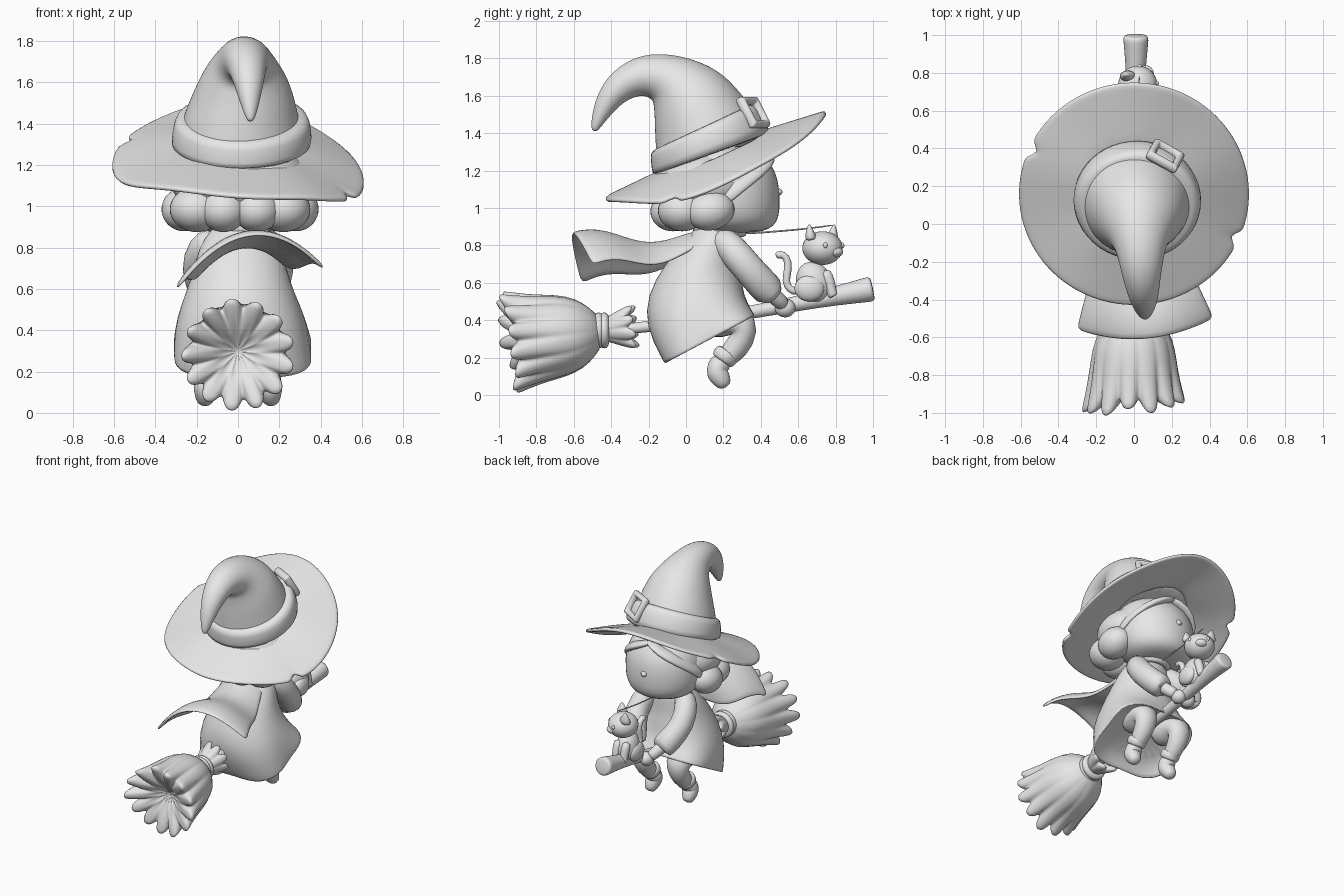
import bpy
import bmesh
import random
from math import sin, cos, pi, radians
from mathutils import Vector

random.seed(4)
default_cube = bpy.data.objects.get("Cube")
if default_cube:
    bpy.data.objects.remove(default_cube, do_unlink=True)

grey = bpy.data.materials.new("plain_grey")
grey.use_nodes = True
grey.diffuse_color = (0.8, 0.8, 0.8, 1)
grey.node_tree.nodes["Principled BSDF"].inputs["Base Color"].default_value = (0.8, 0.8, 0.8, 1)


def finish(obj, name, subdivide=0, thickness=0):
    obj.name = name
    obj.data.materials.clear()
    obj.data.materials.append(grey)
    obj.data.shade_smooth()
    if thickness:
        solid = obj.modifiers.new("thickness", "SOLIDIFY")
        solid.thickness = thickness
        solid.offset = 0
    if subdivide:
        smooth = obj.modifiers.new("smooth", "SUBSURF")
        smooth.levels = smooth.render_levels = subdivide
    return obj


def loft(name, rings, closed=True, caps=True, subdivide=1, thickness=0):
    """Skin a list of point rings, closed around or left as a sheet."""
    bm = bmesh.new()
    rows = [[bm.verts.new(p) for p in ring] for ring in rings]
    count = len(rows[0])
    for low, high in zip(rows, rows[1:]):
        for i in range(count if closed else count - 1):
            j = (i + 1) % count
            bm.faces.new((low[i], low[j], high[j], high[i]))
    if caps:
        bm.faces.new(rows[0])
        bm.faces.new(rows[-1])
    bmesh.ops.recalc_face_normals(bm, faces=bm.faces)
    mesh = bpy.data.meshes.new(name)
    bm.to_mesh(mesh)
    bm.free()
    obj = bpy.data.objects.new(name, mesh)
    bpy.context.collection.objects.link(obj)
    return finish(obj, name, subdivide, thickness)


def ring(centre, a, b, count=24, flute=0, folds=4):
    points = []
    for i in range(count):
        t = 2 * pi * i / count
        points.append(Vector(centre) + (a * cos(t) + b * sin(t)) * (1 + flute * cos(folds * t)))
    return points


def tilted(x, y, z, rx, ry, degrees, **extra):
    t = radians(degrees)
    return ring((x, y, z), Vector((rx, 0, 0)), Vector((0, cos(t), sin(t))) * ry, **extra)


def tube(name, path, count=14, flat=1.0, reference=(1, 0, 0)):
    """Tapered tube through (x, y, z, radius) points."""
    points = [Vector(p[:3]) for p in path]
    rings = []
    for i, p in enumerate(points):
        tangent = points[min(i + 1, len(points) - 1)] - points[max(i - 1, 0)]
        side = tangent.cross(Vector(reference)).normalized()
        across = side.cross(tangent).normalized()
        r = path[i][3]
        rings.append(ring(p, across * r, side * r * flat, count))
    return loft(name, rings)


def ball(name, centre, scale, rotation=(0, 0, 0)):
    bpy.ops.mesh.primitive_uv_sphere_add(segments=32, ring_count=20, location=centre, rotation=rotation)
    obj = bpy.context.object
    obj.scale = scale
    return finish(obj, name)


def bristles(name, origin, axis, profile, clumps, jitter):
    """Grooved bundle; profile rows are (distance, radius, groove, raggedness)."""
    axis = Vector(axis).normalized()
    side = Vector((1, 0, 0))
    up = side.cross(axis)
    per = 6
    ragged = [random.random() * jitter for _ in range(clumps)]
    rings = []
    for distance, radius, groove, rag in profile:
        points = []
        for i in range(clumps * per):
            t = 2 * pi * i / (clumps * per)
            bulge = sin(pi * (i % per) / per) ** 0.6 if i % per else 0
            r = radius * (1 - groove * (1 - bulge))
            d = distance + rag * (ragged[i // per] * bulge + 0.04 * bulge - 0.03)
            points.append(Vector(origin) + axis * d + (side * cos(t) + up * sin(t)) * r)
        rings.append(points)
    return loft(name, rings)


# Broom: handle, bristles, collar of stubs and binding
tube("broom_handle", [(0, -.45, .345, .03), (0, -.1, .37, .032), (0, .4, .45, .036), (0, .6, .49, .042),
                      (.01, .8, .53, .052), (.01, .96, .56, .067), (.01, .99, .567, .07), (.01, 1, .569, .055)])
bristles("broom_bristles", (0, -.45, .345), (0, -1, -.13),
         [(0, .07, 0, 0), (.05, .13, .01, 0), (.12, .19, .02, 0), (.22, .222, .03, 0), (.32, .235, .07, 0),
          (.42, .262, .16, .7), (.475, .285, .26, 1), (.475, .26, .35, 1), (.45, .15, .4, .5), (.4, .06, .3, 0),
          (.38, .01, 0, 0)], 13, .08)
bristles("broom_stubs", (0, -.45, .345), (0, 1, .12),
         [(0, .06, 0, 0), (.05, .075, .06, 0), (.11, .11, .18, .5), (.16, .13, .3, 1), (.165, .1, .35, 1),
          (.11, .04, 0, 0)], 8, .03)
for offset in (-.012, .018):
    bpy.ops.mesh.primitive_torus_add(location=(0, -.455 + offset, .345), rotation=(pi / 2, 0, 0),
                                     major_radius=.072, minor_radius=.024, major_segments=32)
    finish(bpy.context.object, "broom_binding")

# Robe flaring into a four-cornered hem with a recessed underside
loft("robe", [tilted(.01, .17, .93, .09, .08, -8), tilted(.01, .16, .88, .15, .11, -8),
              tilted(.01, .13, .8, .2, .15, -4), tilted(.01, .08, .7, .225, .2, 2),
              tilted(.01, .045, .58, .265, .26, 10),
              tilted(.015, .045, .45, .325, .285, 18, flute=-.03),
              tilted(.02, .11, .325, .36, .295, 28, flute=-.08),
              tilted(.025, .13, .29, .365, .3, 28, flute=-.1),
              tilted(.025, .13, .3, .345, .28, 28, flute=-.1),
              tilted(.01, .1, .37, .29, .22, 26)])

# Arms and legs, left and right
for s, label in ((1, "left"), (-1, "right")):
    tube(label + "_sleeve", [(s * .1, .17, .85, .07), (s * .17, .23, .8, .085), (s * .2, .32, .69, .085),
                             (s * .15, .41, .59, .088), (s * .11, .47, .53, .092), (s * .11, .465, .535, .06)])
    tube(label + "_forearm", [(s * .15, .41, .59, .05), (s * .08, .5, .5, .042), (s * .06, .53, .48, .04)])
    ball(label + "_hand", (s * .04, .53, .465), (.05, .055, .05))
    tube(label + "_leg", [(s * .12, .08, .4, .1), (s * .14, .22, .41, .105), (s * .15, .325, .375, .09),
                          (s * .15, .3, .29, .075), (s * .15, .24, .22, .06), (s * .15, .19, .17, .055)])
    tube(label + "_boot_cuff", [(s * .15, .23, .235, .055), (s * .15, .223, .225, .072),
                                (s * .15, .195, .185, .07), (s * .15, .19, .178, .05)])
    tube(label + "_boot", [(s * .15, .205, .2, .058), (s * .15, .165, .145, .062), (s * .155, .165, .115, .063),
                           (s * .16, .195, .075, .05), (s * .16, .215, .04, .032)])

# Flowing cape and neck collar
cape = []
for row in range(13):
    v = row / 12
    line = []
    for col in range(15):
        u = col / 7 - 1
        line.append(Vector((.06 * v + u * (.13 + .235 * v), .13 - .74 * v + .08 * u * u * v + .03 * u * v,
                            .84 + .035 * cos(2.3 * pi * v) - u * u * (.06 + .16 * v) + .05 * u * v)))
    cape.append(line)
loft("cape", cape, closed=False, caps=False, thickness=.022)
bpy.ops.mesh.primitive_torus_add(location=(.01, .18, .88), rotation=(-.1, 0, 0), major_radius=.12, minor_radius=.025)
finish(bpy.context.object, "collar")

# Head with full cheeks, and face
head = [(.865, .08, .25), (.875, .16, .26), (.9, .215, .26), (.95, .255, .25), (1.03, .275, .235),
        (1.12, .275, .23), (1.2, .265, .22), (1.28, .23, .2), (1.34, .15, .2)]
loft("head", [tilted(.01, y, z, r * 1.04, r * .98, 0) for z, r, y in head])
ball("nose", (.01, .49, 1.085), (.024, .026, .02))
for s, label in ((1, "left"), (-1, "right")):
    ball(label + "_eye", (.01 + s * .115, .445, 1.13), (.032, .018, .04), (0, 0, -s * .4))
    tube(label + "_fringe", [(.01 - s * .03, .42, 1.31, .03), (.01 + s * .1, .44, 1.26, .055),
                             (.01 + s * .2, .38, 1.2, .055), (.01 + s * .28, .26, 1.11, .05),
                             (.01 + s * .29, .2, 1.03, .03)], flat=.5, reference=(0, 1, 0))

# Bobbed hair: big side curls and broad overlapping locks behind
ball("hair_cap", (.01, .1, 1.12), (.335, .28, .2))
for s, label in ((1, "left"), (-1, "right")):
    ball(label + "_side_curl", (.01 + s * .27, .13, .985), (.11, .13, .105), (.2, 0, 0))
    ball(label + "_back_curl", (.01 + s * .21, -.02, .985), (.13, .13, .11))
    ball(label + "_nape_curl", (.01 + s * .08, -.07, .98), (.115, .12, .105))

# Hat brim: tilted, drooping at the sides, with two torn notches
brim = []
for k in (.42, .55, .7, .85, .95, 1):
    line = []
    for i in range(90):
        t = 2 * pi * i / 90
        tear = .1 if i in (39, 84) and k > .9 else 0
        x, y = .61 * (k - tear) * cos(t), .59 * (k - tear) * sin(t)
        z = 1.275 + .38 * y - .07 * x - .34 * x * x + .05 * (1 - k) + .008 * k * sin(5 * t)
        line.append(Vector((x, y + .16, z)))
    brim.append(line)
loft("hat_brim", brim, caps=False, thickness=.026)

# Hat crown bending back to a drooping tip, lightly creased
crown = [(.01, .13, 1.29, .305, 20), (.01, .1, 1.42, .285, 23), (.02, .055, 1.52, .25, 27),
         (.025, .02, 1.59, .222, 32), (.025, -.03, 1.65, .185, 40), (.03, -.1, 1.695, .142, 58),
         (.035, -.2, 1.715, .117, 85), (.04, -.3, 1.69, .098, 110), (.05, -.39, 1.62, .078, 135),
         (.055, -.45, 1.52, .052, 155), (.06, -.485, 1.43, .025, 165), (.06, -.49, 1.41, .01, 165)]
loft("hat_crown", [tilted(x, y, z, r, r, t, flute=.015, folds=3) for x, y, z, r, t in crown], subdivide=2)
loft("hat_band", [tilted(.015, .135, 1.285, .31, .31, 20), tilted(.015, .135, 1.29, .345, .34, 20),
                  tilted(.02, .115, 1.365, .34, .33, 23), tilted(.02, .09, 1.43, .325, .315, 25),
                  tilted(.02, .09, 1.435, .28, .28, 25)])

# Square buckle on the band
facing = Vector((.42, .75, .5)).to_track_quat("Z", "Y").to_euler()
bpy.ops.mesh.primitive_torus_add(location=(.165, .36, 1.51), rotation=facing, major_segments=4,
                                 minor_segments=8, major_radius=.1, minor_radius=.03)
buckle = finish(bpy.context.object, "hat_buckle")
buckle.rotation_euler.rotate_axis("Z", pi / 4)
bevel = buckle.modifiers.new("soft_corners", "BEVEL")
bevel.width = .008
bevel.segments = 2

# Cat seated on the handle, head turned to its left
ball("cat_body", (.015, .685, .6), (.078, .095, .115), (.35, 0, 0))
ball("cat_head", (.02, .73, .785), (.105, .108, .09))
ball("cat_muzzle", (.06, .795, .765), (.045, .045, .03))
for s, label in ((1, "left"), (-1, "right")):
    ball("cat_" + label + "_haunch", (.015 - s * .055, .66, .57), (.042, .08, .07))
    tube("cat_" + label + "_foreleg", [(.015 - s * .035, .74, .67, .035), (.015 - s * .035, .77, .6, .03),
                                       (.015 - s * .035, .78, .54, .026), (.015 - s * .035, .79, .525, .03)])
    x, y = .02 + s * .05, .725 - s * .055
    tube("cat_" + label + "_ear", [(x, y, .825, .055), (x + s * .008, y - s * .008, .87, .035),
                                   (x + s * .012, y - s * .012, .915, .006)], flat=.7)
    ball("cat_" + label + "_eye", (.075 + s * .045, .79 - s * .045, .8), (.012, .012, .015))
tube("cat_tail", [(.015, .61, .55, .022), (.015, .55, .56, .022), (.015, .53, .61, .022), (.015, .55, .68, .022),
                  (.015, .54, .74, .022), (.015, .5, .755, .024), (.015, .48, .74, .02)])

# Thin cord from the collar to the cat
tube("cord", [(.01, .28, .86, .006), (.01, .5, .875, .005), (.02, .66, .89, .005), (.03, .8, .91, .004)], count=8)
